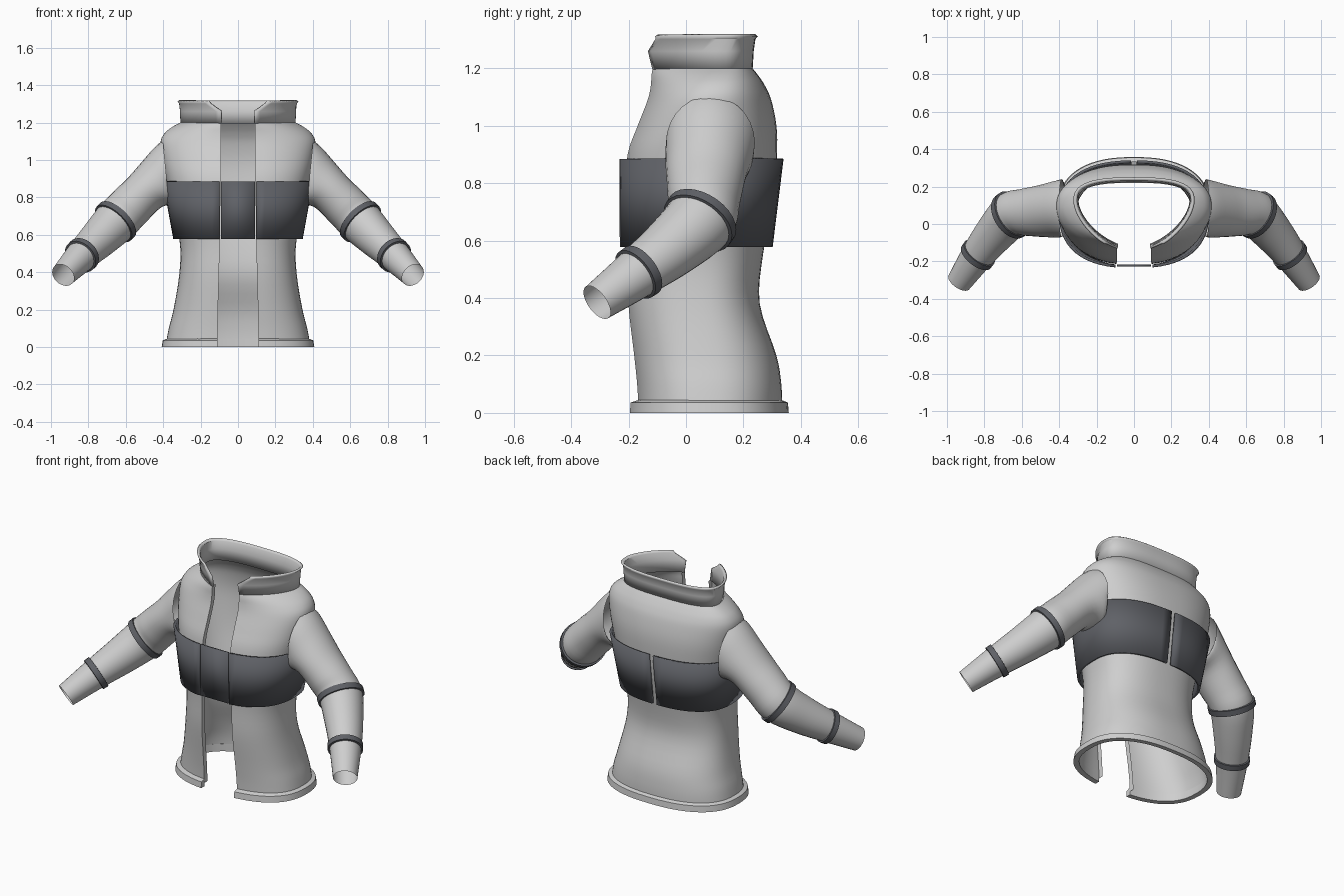
import bpy, bmesh, math
from mathutils import Vector

if "Cube" in bpy.data.objects:
    bpy.data.objects.remove(bpy.data.objects["Cube"])


def material(name, rgb):
    m = bpy.data.materials.new(name)
    m.diffuse_color = (*rgb, 1)
    m.use_nodes = True
    m.node_tree.nodes["Principled BSDF"].inputs["Base Color"].default_value = m.diffuse_color
    return m


LIGHT = material("light_grey_cloth", (0.62, 0.62, 0.62))
DARK = material("dark_grey_band", (0.115, 0.12, 0.135))


def smooth_rows(rows, n):
    """Catmull-Rom interpolation of rows of numbers."""
    out = []
    for i in range(len(rows) - 1):
        a, b, c, d = (rows[max(0, min(len(rows) - 1, i + k))] for k in (-1, 0, 1, 2))
        for j in range(n):
            t = j / n
            out.append([0.5 * (2 * q + (r - p) * t + (2 * p - 5 * q + 4 * r - s) * t * t
                               + (3 * q - p - 3 * r + s) * t ** 3)
                        for p, q, r, s in zip(a, b, c, d)])
    out.append(list(rows[-1]))
    return out


def loft(name, rings, mat, wrap=False, wrap_rows=False, thick=0, caps=False):
    """Skin a stack of equal-length point rings."""
    bm = bmesh.new()
    vs = [[bm.verts.new(p) for p in r] for r in rings]
    n, m = len(vs[0]), len(vs)
    for i in range(m if wrap_rows else m - 1):
        a, b = vs[i], vs[(i + 1) % m]
        for j in range(n if wrap else n - 1):
            k = (j + 1) % n
            bm.faces.new((a[j], a[k], b[k], b[j]))
    if caps:
        bm.faces.new([r[0] for r in vs])
        bm.faces.new([r[-1] for r in vs][::-1])
    if caps or wrap_rows:
        bmesh.ops.recalc_face_normals(bm, faces=bm.faces[:])
    me = bpy.data.meshes.new(name)
    bm.to_mesh(me)
    bm.free()
    me.materials.append(mat)
    ob = bpy.data.objects.new(name, me)
    bpy.context.collection.objects.link(ob)
    if thick:
        s = ob.modifiers.new("thickness", "SOLIDIFY")
        s.thickness, s.offset = thick, -1
    bpy.ops.object.select_all(action="DESELECT")
    ob.select_set(True)
    bpy.context.view_layer.objects.active = ob
    bpy.ops.object.shade_smooth_by_angle(angle=math.radians(35))
    return ob


def half_ring(z, hw, yf, yb, yc, pf, pb, gap, back=0.0, n=28):
    """Right half of a rounded section, from the front opening to the back."""
    t0 = math.asin((gap / hw) ** (pf / 2))
    t1 = math.pi - math.asin((back / hw) ** (pb / 2))
    pts = []
    for i in range(n + 1):
        t = t0 + (t1 - t0) * i / n
        c, s = math.cos(t), max(0, math.sin(t))
        p, d = (pf, yc - yf) if c > 0 else (pb, yb - yc)
        pts.append(Vector((hw * s ** (2 / p), yc - math.copysign(d * abs(c) ** (2 / p), c), z)))
    pts[-1].x = back
    return pts


def mirrored(pts):
    return [Vector((-p.x, p.y, p.z)) for p in pts]


def full_ring(*row):
    h = half_ring(*row)
    return h + mirrored(h)[::-1][1:]


# torso shell: z, half width, front y, back y, centre y, front/back roundness, opening
torso = [
    (0.02, 0.385, -0.170, 0.335, 0.08, 2.5, 2.4, 0.110),
    (0.10, 0.370, -0.175, 0.332, 0.08, 2.5, 2.4, 0.109),
    (0.20, 0.345, -0.186, 0.315, 0.07, 2.5, 2.4, 0.107),
    (0.38, 0.315, -0.207, 0.257, 0.05, 2.5, 2.4, 0.102),
    (0.55, 0.310, -0.210, 0.268, 0.05, 2.5, 2.4, 0.098),
    (0.75, 0.350, -0.218, 0.305, 0.06, 2.5, 2.4, 0.095),
    (0.90, 0.385, -0.207, 0.317, 0.07, 2.4, 2.4, 0.092),
    (1.00, 0.405, -0.172, 0.315, 0.08, 2.3, 2.4, 0.090),
    (1.09, 0.415, -0.138, 0.297, 0.09, 2.1, 2.4, 0.090),
    (1.14, 0.395, -0.130, 0.275, 0.10, 1.9, 2.5, 0.090),
    (1.175, 0.355, -0.133, 0.252, 0.11, 1.75, 2.6, 0.090),
    (1.20, 0.308, -0.137, 0.232, 0.12, 1.65, 2.8, 0.090),
]
rings = []
for row in smooth_rows(torso, 4):
    r = full_ring(*row)
    fold = Vector((0, 0.03, 0))          # edges of the opening fold inwards
    rings.append([r[0] + fold] + r + [r[-1] + fold])
loft("jacket_body", rings, LIGHT)

# hem trim around the bottom edge
hem = [(0.0, 0.408, -0.200, 0.358), (0.036, 0.402, -0.197, 0.355),
       (0.045, 0.378, -0.170, 0.332), (0.0, 0.378, -0.170, 0.332)]
loft("hem_trim", [full_ring(*h, 0.08, 2.5, 2.4, 0.11) for h in hem], LIGHT,
     wrap_rows=True, caps=True)

# stand collar with cut front corners
collar = [(1.195, 0.308, -0.138, 0.232, 0.12, 1.65, 2.8, 0.09),
          (1.26, 0.310, -0.155, 0.236, 0.12, 1.65, 2.8, 0.09),
          (1.302, 0.315, -0.160, 0.242, 0.12, 1.65, 2.8, 0.15),
          (1.312, 0.324, -0.165, 0.250, 0.12, 1.65, 2.8, 0.16)]
loft("collar", [full_ring(*c) for c in collar], LIGHT, thick=0.012)

# chest band: two side panels and a front panel bridging the opening
for side in (1, -1):
    rows = [(0.578, 0.346, -0.236, 0.302, 0.06, 2.5, 2.4, 0.10, 0.015),
            (0.885, 0.402, -0.236, 0.340, 0.07, 2.5, 2.4, 0.10, 0.015)]
    rs = [half_ring(*r) for r in rows]
    if side < 0:
        rs = [mirrored(r)[::-1] for r in rs]
    loft("chest_band_right" if side > 0 else "chest_band_left", rs, DARK, thick=0.014)
loft("chest_band_front",
     [[Vector((x, -0.226, z)) for x in (-0.092, 0.092)] for z in (0.578, 0.885)],
     DARK, thick=0.01)

# sleeve path: x, y, z, direction xyz, in-plane radius, y radius
sleeve = [
    (0.385, 0.085, 0.940, 1.0, 0.0, -0.10, 0.165, 0.155),
    (0.415, 0.080, 0.890, 1.0, 0.0, -0.55, 0.150, 0.152),
    (0.490, 0.070, 0.835, 0.7, -0.05, -0.70, 0.120, 0.140),
    (0.580, 0.062, 0.748, 0.65, -0.15, -0.65, 0.119, 0.128),
    (0.655, 0.048, 0.670, 0.6, -0.42, -0.60, 0.119, 0.124),
    (0.745, -0.050, 0.578, 0.55, -0.65, -0.53, 0.104, 0.108),
    (0.835, -0.165, 0.490, 0.53, -0.72, -0.50, 0.086, 0.090),
    (0.935, -0.310, 0.385, 0.50, -0.75, -0.52, 0.066, 0.068),
]


def sleeve_ring(row, side, grow=0.0, shift=0.0, n=28):
    c, t = Vector(row[:3]), Vector(row[3:6]).normalized()
    u = (Vector((0, 1, 0)) - t * t.y).normalized()
    v = u.cross(t)
    pts = [c + t * shift + v * (row[6] + grow) * math.cos(a) + u * (row[7] + grow) * math.sin(a)
           for a in (2 * math.pi * i / n for i in range(n))]
    return pts if side > 0 else mirrored(pts)[::-1]


for side, tag in ((1, "right"), (-1, "left")):
    loft("sleeve_" + tag, [sleeve_ring(r, side) for r in smooth_rows(sleeve, 4)],
         LIGHT, wrap=True)
    for part, k in (("elbow_strap_", 4), ("wrist_strap_", 6)):
        prof = [(-0.004, -0.018), (0.010, -0.016), (0.009, 0.016), (-0.006, 0.018)]
        loft(part + tag, [sleeve_ring(sleeve[k], side, g, s) for g, s in prof],
             DARK, wrap=True, wrap_rows=True)
